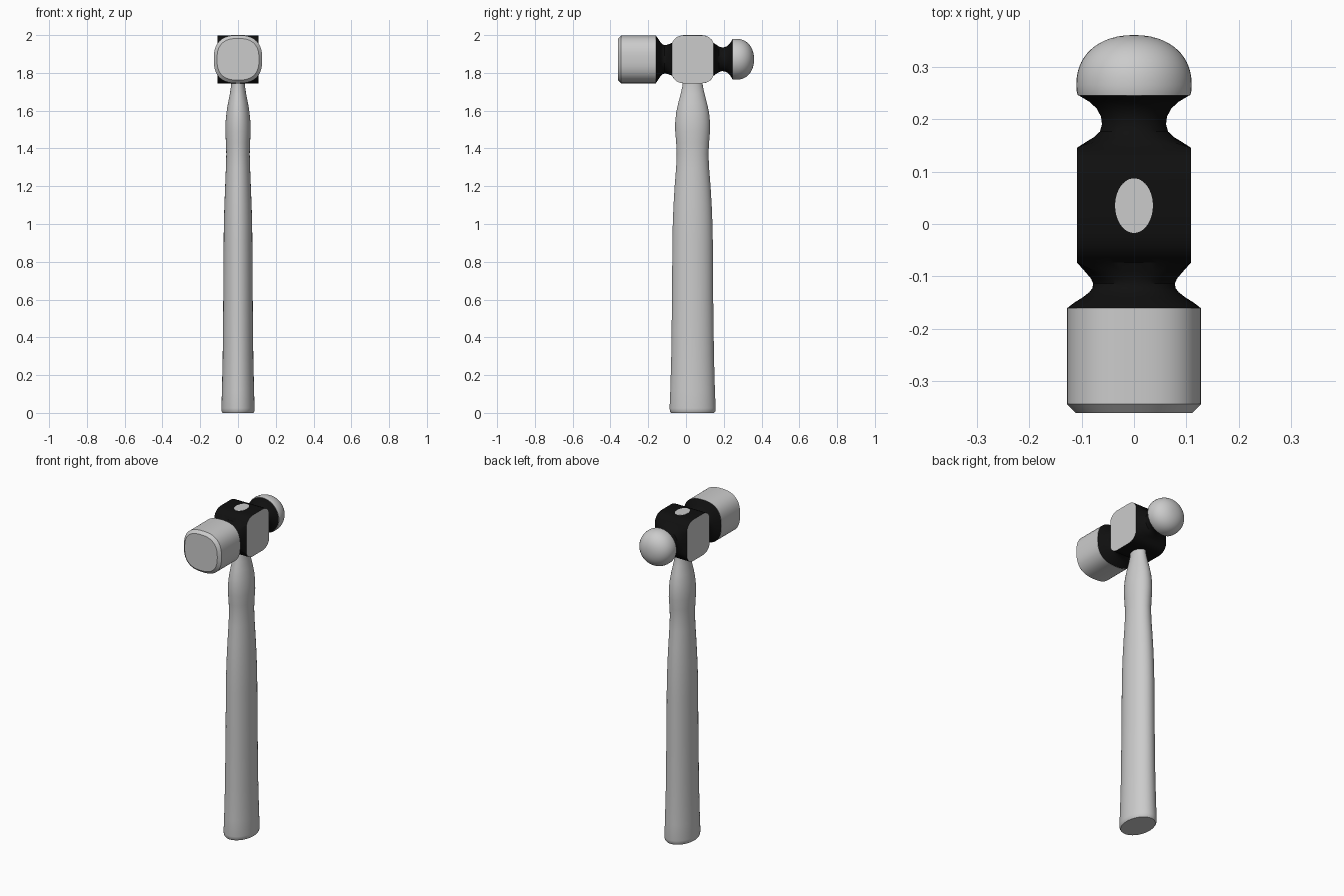
import bpy, bmesh, math


def material(name, c):
    m = bpy.data.materials.new(name)
    m.diffuse_color = (c, c, c, 1)
    return m


gray = material("light gray", 0.6)
black = material("black paint", 0.005)
HEAD_Z = 1.872


def section(a, b, n, segs=48):
    """Superellipse outline: n=2 is an ellipse, a large n is a rectangle."""
    pts = []
    for i in range(segs):
        t = 2 * math.pi * i / segs
        c, s = math.cos(t), math.sin(t)
        k = (abs(c) ** n + abs(s) ** n) ** (-1 / n)
        pts.append((a * c * k, b * s * k))
    return pts


def loft(name, rings, mats, rule=None, angle=32):
    """Skin a list of 3D rings, cap both ends, colour by a face rule."""
    bm = bmesh.new()
    vr = [[bm.verts.new(p) for p in r] for r in rings]
    n = len(vr[0])
    for r0, r1 in zip(vr, vr[1:]):
        for i in range(n):
            j = (i + 1) % n
            bm.faces.new((r0[i], r0[j], r1[j], r1[i]))
    bm.faces.new(vr[0])
    bm.faces.new(vr[-1])
    bmesh.ops.recalc_face_normals(bm, faces=bm.faces)
    bm.normal_update()
    if rule:
        for f in bm.faces:
            f.material_index = rule(f)
    me = bpy.data.meshes.new(name)
    bm.to_mesh(me)
    bm.free()
    for m in mats:
        me.materials.append(m)
    ob = bpy.data.objects.new(name, me)
    bpy.context.collection.objects.link(ob)
    bpy.ops.object.select_all(action='DESELECT')
    ob.select_set(True)
    bpy.context.view_layer.objects.active = ob
    bpy.ops.object.shade_smooth_by_angle(angle=math.radians(angle))
    return ob


def along_y(stations):
    """Stations (y, half width, half height, squareness) on the head axis."""
    return [[(x, y, HEAD_Z + z) for x, z in section(a, b, n)]
            for y, a, b, n in stations]


# striking face: rounded-square block with a bevelled front
loft("striking_face", along_y([
    (-0.36, 0.111, 0.110, 2.6), (-0.354, 0.117, 0.116, 2.6),
    (-0.343, 0.128, 0.127, 2.6), (-0.16, 0.128, 0.127, 2.6)]), [gray])

# black head body: round necks blending to a rectangular eye block
SQ = 999
body = [
    (-0.160, 0.127, 0.126, 2.6), (-0.150, 0.114, 0.113, 2.5),
    (-0.140, 0.098, 0.097, 2.3), (-0.130, 0.085, 0.084, 2.2),
    (-0.122, 0.079, 0.078, 2.1), (-0.113, 0.078, 0.075, 2.1),
    (-0.104, 0.082, 0.076, 2.3), (-0.090, 0.094, 0.080, 3.5),
    (-0.073, 0.109, 0.088, SQ), (-0.064, 0.109, 0.104, SQ),
    (-0.051, 0.109, 0.116, SQ), (-0.034, 0.109, 0.124, SQ),
    (-0.015, 0.109, 0.127, SQ), (0.087, 0.109, 0.127, SQ),
    (0.106, 0.109, 0.124, SQ), (0.123, 0.109, 0.116, SQ),
    (0.136, 0.109, 0.104, SQ), (0.145, 0.109, 0.088, SQ),
    (0.156, 0.092, 0.080, 3.5), (0.165, 0.077, 0.074, 2.4),
    (0.176, 0.065, 0.067, 2), (0.190, 0.061, 0.063, 2),
    (0.205, 0.063, 0.064, 2), (0.220, 0.071, 0.071, 2),
    (0.233, 0.085, 0.084, 2), (0.245, 0.105, 0.104, 2)]


def cheek(f):
    # the flat left and right sides of the eye block are bare metal
    c = f.calc_center_median()
    return 1 if abs(f.normal.x) > 0.99 and -0.073 < c.y < 0.145 else 0


loft("hammer_body", along_y(body), [black, gray], cheek)

# rounded ball end
ball = [(0.245, 0.107, 0.106, 2), (0.254, 0.1095, 0.108, 2)]
for i in range(15):
    t = math.pi / 2 * i / 14.4
    e = 2 / 2.2
    r = 0.11 * math.cos(t) ** e
    ball.append((0.265 + 0.095 * math.sin(t) ** e, r, r * 0.985, 2))
loft("ball_end", along_y(ball), [gray], angle=45)

# handle: elliptical sections (z, half width x, half depth y)
grip = [
    (0.0, 0.082, 0.114), (0.008, 0.087, 0.120), (0.025, 0.088, 0.122),
    (0.12, 0.085, 0.118), (0.30, 0.081, 0.113), (0.60, 0.078, 0.109),
    (0.90, 0.076, 0.107), (1.00, 0.075, 0.105), (1.10, 0.072, 0.101),
    (1.20, 0.068, 0.095), (1.30, 0.064, 0.087), (1.37, 0.062, 0.084),
    (1.43, 0.064, 0.087), (1.49, 0.067, 0.092), (1.54, 0.066, 0.092),
    (1.59, 0.061, 0.087), (1.64, 0.053, 0.076), (1.69, 0.043, 0.063),
    (1.73, 0.037, 0.054), (1.76, 0.036, 0.052), (2.0, 0.036, 0.052)]
loft("handle", [[(x, 0.035 + y, z) for x, y in section(a, b, 2)]
                for z, a, b in grip], [gray])
